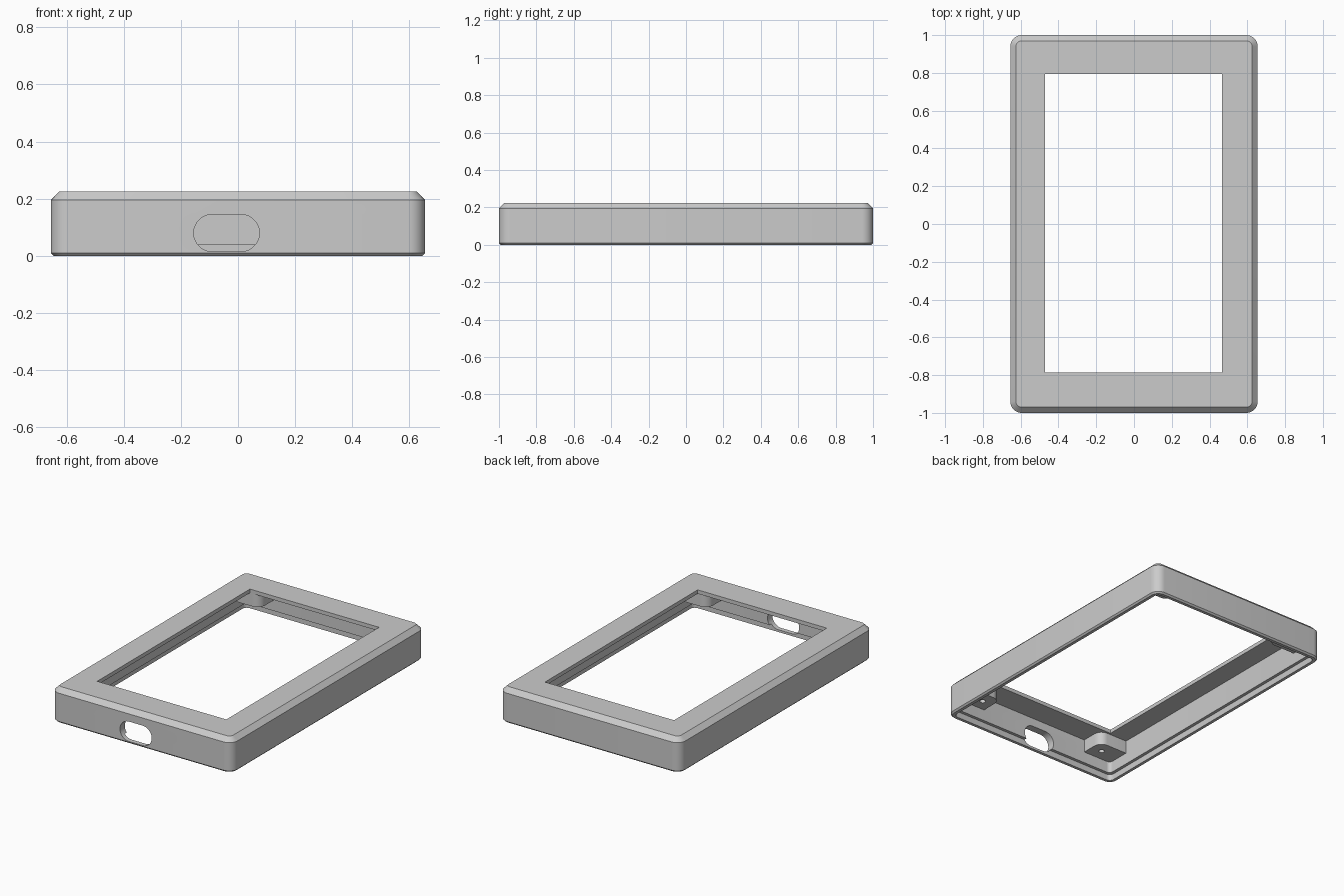
import bpy, bmesh, math
from mathutils import Vector

cube = bpy.data.objects.get("Cube")
if cube:
    bpy.data.objects.remove(cube, do_unlink=True)

HX, HY, TOP = 0.655, 1.0, 0.225
PLATE, BOSS_Z = 0.2, 0.115

grey = bpy.data.materials.new("plain_grey")
grey.use_nodes = True
grey.diffuse_color = (0.6, 0.6, 0.6, 1)
grey.node_tree.nodes["Principled BSDF"].inputs["Base Color"].default_value = (0.6, 0.6, 0.6, 1)


def finish(bm, name):
    """Turn a bmesh into a named grey object."""
    bmesh.ops.remove_doubles(bm, verts=bm.verts, dist=1e-5)
    bmesh.ops.recalc_face_normals(bm, faces=bm.faces)
    mesh = bpy.data.meshes.new(name)
    bm.to_mesh(mesh)
    bm.free()
    mesh.materials.append(grey)
    obj = bpy.data.objects.new(name, mesh)
    bpy.context.collection.objects.link(obj)
    return obj


def arc(cx, cy, r, start, sweep, steps=8):
    angles = [math.radians(start + sweep * i / steps) for i in range(steps + 1)]
    return [(cx + r * math.cos(a), cy + r * math.sin(a)) for a in angles]


def rounded_rect(x0, x1, y0, y1, r):
    return (arc(x1 - r, y1 - r, r, 0, 90) + arc(x0 + r, y1 - r, r, 90, 90)
            + arc(x0 + r, y0 + r, r, 180, 90) + arc(x1 - r, y0 + r, r, 270, 90))


def inset(d):
    return rounded_rect(d - HX, HX - d, d - HY, HY - d, max(0.06 - d, 0.025))


def prism(points, offset, name):
    """Extrude a closed outline of 3D points."""
    bm = bmesh.new()
    face = bm.faces.new([bm.verts.new(p) for p in points])
    result = bmesh.ops.extrude_face_region(bm, geom=[face])
    moved = [v for v in result["geom"] if isinstance(v, bmesh.types.BMVert)]
    bmesh.ops.translate(bm, verts=moved, vec=Vector(offset))
    return finish(bm, name)


def activate(obj):
    bpy.ops.object.select_all(action='DESELECT')
    obj.select_set(True)
    bpy.context.view_layer.objects.active = obj


def cut(obj, cutter):
    mod = obj.modifiers.new("cut", 'BOOLEAN')
    mod.operation, mod.solver, mod.object = 'DIFFERENCE', 'EXACT', cutter
    activate(obj)
    bpy.ops.object.modifier_apply(modifier=mod.name)
    bpy.data.objects.remove(cutter, do_unlink=True)


def smooth(obj):
    activate(obj)
    bpy.ops.object.shade_smooth_by_angle(angle=math.radians(25))


# Bezel shell: rings run up the outside, through the window and down the inside
window = rounded_rect(-0.47, 0.465, -0.785, 0.795, 0)
profile = [(inset(0.01), 0), (inset(0), 0.01), (inset(0), 0.195), (inset(0.03), TOP),
           (window, TOP), (window, PLATE), (inset(0.05), PLATE), (inset(0.05), 0.04),
           (inset(0.03), 0.04), (inset(0.03), 0)]
bm = bmesh.new()
rings = [[bm.verts.new((x, y, z)) for x, y in outline] for outline, z in profile]
for a, b in zip(rings, rings[1:] + rings[:1]):
    for i in range(len(a)):
        j = (i + 1) % len(a)
        bm.faces.new((a[i], a[j], b[j], b[i]))
shell = finish(bm, "bezel_shell")

# Pill-shaped port through the front wall
pill = arc(0.01, 0.08, 0.065, -90, 180, 14) + arc(-0.09, 0.08, 0.065, 90, 180, 14)
cut(shell, prism([(x, -1.1, z) for x, z in pill], (0, 0.25, 0), "port_cutter"))
smooth(shell)

# Screw bosses in the four inner corners
for sx, side in ((1, "left"), (-1, "right")):
    for sy, end in ((-1, "front"), (1, "back")):
        outline = [(0.61, 0.955), (0.4, 0.955)] + arc(0.455, 0.852, 0.055, 180, 90) + [(0.61, 0.797)]
        boss = prism([(sx * x, sy * y, BOSS_Z) for x, y in outline],
                     (0, 0, 0.21 - BOSS_Z), f"screw_boss_{end}_{side}")
        hole = arc(0.475, 0.875, 0.018, 0, 345, 23)
        cut(boss, prism([(sx * x, sy * y, BOSS_Z - 0.05) for x, y in hole],
                        (0, 0, 0.12), "hole_cutter"))
        smooth(boss)
